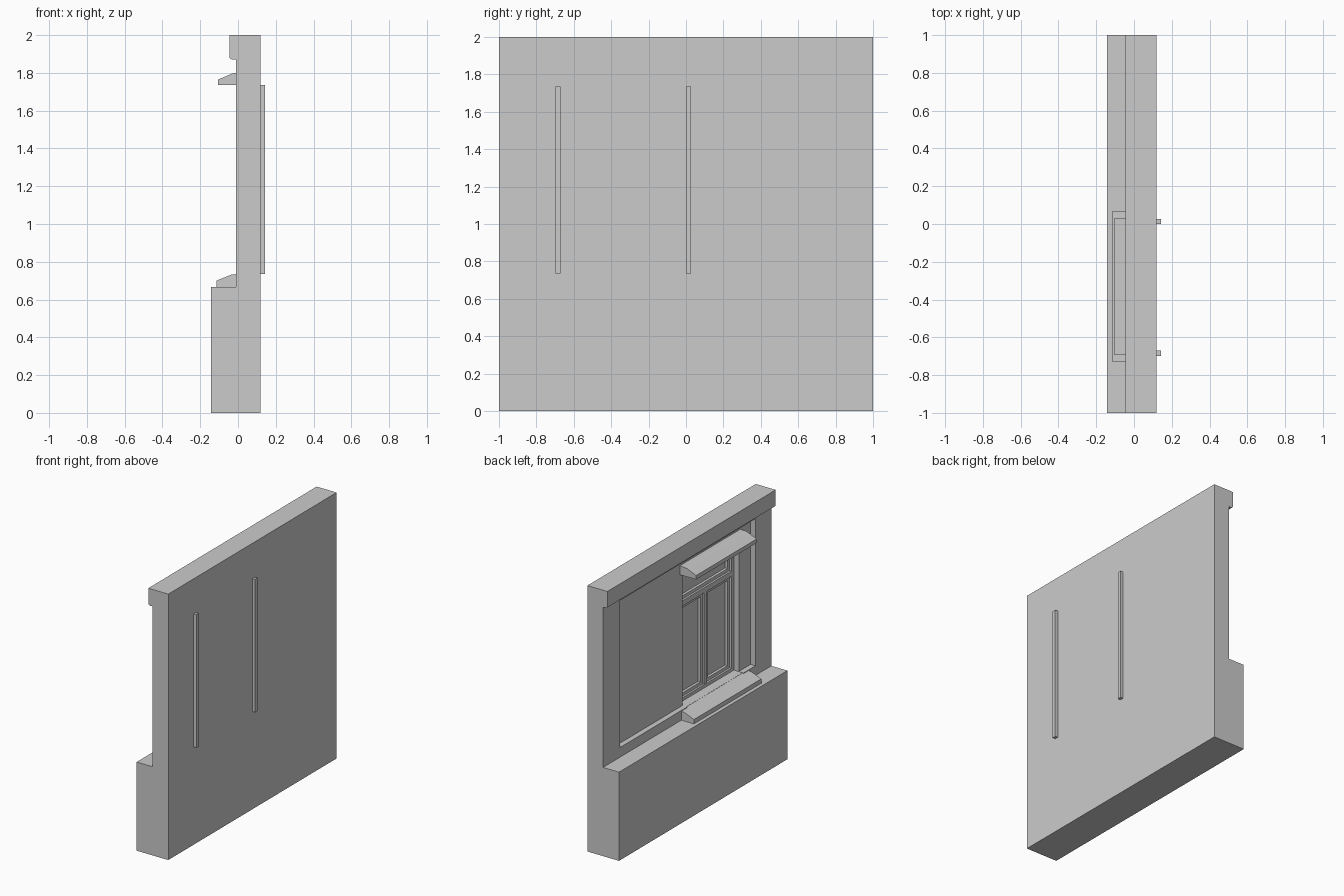
import bpy, bmesh

if "Cube" in bpy.data.objects:
    bpy.data.objects.remove(bpy.data.objects["Cube"])


def extrude_profile(name, pts, y0, y1):
    """Closed x-z section swept along y."""
    bm = bmesh.new()
    face = bm.faces.new([bm.verts.new((x, y0, z)) for x, z in pts])
    new = bmesh.ops.extrude_face_region(bm, geom=[face])["geom"]
    verts = [g for g in new if isinstance(g, bmesh.types.BMVert)]
    bmesh.ops.translate(bm, vec=(0, y1 - y0, 0), verts=verts)
    bmesh.ops.recalc_face_normals(bm, faces=bm.faces)
    me = bpy.data.meshes.new(name)
    bm.to_mesh(me)
    bm.free()
    ob = bpy.data.objects.new(name, me)
    bpy.context.collection.objects.link(ob)
    return ob


def box(name, x, y, z):
    return extrude_profile(name, [(x[0], z[0]), (x[1], z[0]), (x[1], z[1]), (x[0], z[1])], *y)


def cut(target, cutter):
    bpy.context.view_layer.objects.active = target
    mod = target.modifiers.new("cut", 'BOOLEAN')
    mod.object = cutter
    mod.operation = 'DIFFERENCE'
    mod.solver = 'EXACT'
    bpy.ops.object.modifier_apply(modifier=mod.name)
    bpy.data.objects.remove(cutter)


# Wall section with plinth below and cornice above
wall = extrude_profile("wall", [
    (0.12, 0), (-0.143, 0), (-0.143, 0.667), (-0.01, 0.667), (-0.01, 1.872),
    (-0.035, 1.872), (-0.046, 1.88), (-0.046, 2), (0.12, 2)], -1, 1)

# Shallow field panel and the window opening
WY0, WY1, WZ0, WZ1 = -0.67, 0.0, 0.735, 1.735
cut(wall, box("panel_cutter", (-0.03, 0.03), (-0.81, 0.80), (0.74, 1.845)))
cut(wall, box("opening_cutter", (-0.03, 0.105), (WY0, WY1), (WZ0 - 0.01, WZ1)))

# Sloped sill and hood over the window
extrude_profile("sill", [(0.09, 0.667), (-0.115, 0.667), (-0.115, 0.70),
                         (-0.035, 0.732), (-0.01, 0.735), (0.03, 0.738)], -0.73, 0.07)
extrude_profile("inner_sill", [(0.105, 0.70), (0.0, 0.70), (0.0, 0.737), (0.105, 0.742)], WY0, WY1)
extrude_profile("hood", [(0.032, 1.735), (-0.105, 1.735), (-0.105, 1.765),
                         (-0.03, 1.797), (-0.01, 1.80), (0.032, 1.803)], -0.69, 0.03)

# Jamb strips showing at the back
for i, y in enumerate((-0.6975, 0.0)):
    box(f"jamb_strip_{i}", (0.10, 0.143), (y, y + 0.0275), (WZ0, WZ1))

# Outer frame, transom and mullion
FX = (0.07, 0.106)
MID, TR = (WY0 + WY1) / 2, 1.475
for i, y in enumerate((WY0, WY1 - 0.03)):
    box(f"frame_side_{i}", FX, (y, y + 0.03), (WZ0, WZ1))
for i, z in enumerate((WZ0, TR - 0.02, WZ1 - 0.03)):
    box(f"frame_rail_{i}", FX, (WY0, WY1), (z, z + 0.04 if i == 1 else z + 0.03))
box("mullion", (0.075, 0.106), (MID - 0.015, MID + 0.015), (WZ0, TR))


# Sashes set slightly behind the frame
def sash(name, y, z, w=0.025):
    x = (0.085, 0.106)
    for i, a in enumerate((y[0], y[1] - w)):
        box(f"{name}_stile_{i}", x, (a, a + w), z)
    for i, a in enumerate((z[0], z[1] - w)):
        box(f"{name}_rail_{i}", x, y, (a, a + w))


sash("right_sash", (WY0 + 0.03, MID - 0.015), (WZ0 + 0.03, TR - 0.02))
sash("left_sash", (MID + 0.015, WY1 - 0.03), (WZ0 + 0.03, TR - 0.02))
sash("top_light", (WY0 + 0.03, WY1 - 0.03), (TR + 0.02, WZ1 - 0.03))
